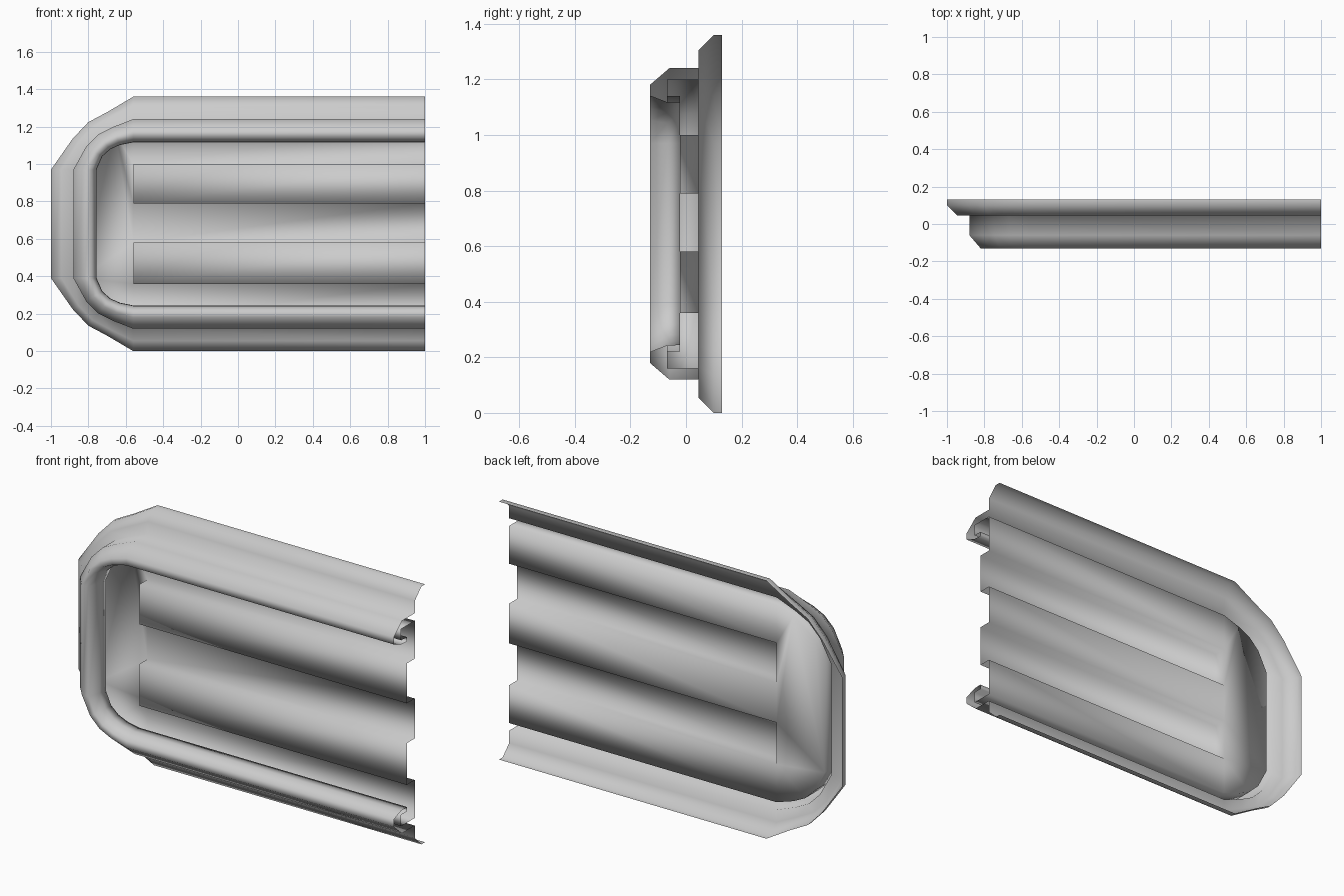
import bpy, bmesh, math

if "Cube" in bpy.data.objects:
    bpy.data.objects.remove(bpy.data.objects["Cube"])

XC, XR, H = -0.56, 1.0, 1.36      # corner start, open end, height
RX, RZ = 0.44, 0.39               # outer corner radii
Y_BACK, Y_RIB = 0.045, -0.022


def u_path(d):
    """U-shaped outline (x, z), moved inward by d, open at the right end."""
    k = 0.85 + 0.5 * d
    arc = [(0.0, 1.0)]
    for a in (68, 50, 30):
        a = math.radians(a)
        arc.append((k * math.cos(a), k * math.sin(a)))
    arc.append((1.0, 0.0))
    low = [(XR, d)] + [(XC - (RX - d) * c, RZ - (RZ - d) * s) for c, s in arc]
    return low + [(x, H - z) for x, z in reversed(low)]


def make_object(name, bm):
    bmesh.ops.remove_doubles(bm, verts=bm.verts, dist=0.0005)
    bmesh.ops.recalc_face_normals(bm, faces=bm.faces)
    mesh = bpy.data.meshes.new(name)
    bm.to_mesh(mesh)
    bm.free()
    mesh.polygons.foreach_set("use_smooth", [True] * len(mesh.polygons))
    obj = bpy.data.objects.new(name, mesh)
    bpy.context.collection.objects.link(obj)
    return obj


bm = bmesh.new()

# Flange, raised rim and hooked inner lip: (inward offset, y)
profile = [(0, 0.13), (0, 0.10), (0.055, Y_BACK), (0.12, Y_BACK),
           (0.12, -0.06), (0.18, -0.13), (0.218, -0.13), (0.242, -0.068),
           (0.244, Y_RIB), (0.22, Y_RIB), (0.22, -0.068), (0.16, -0.068),
           (0.16, Y_BACK)]
rows = [[bm.verts.new((x, y, z)) for x, z in u_path(d)] for d, y in profile]
for a, b in zip(rows, rows[1:]):
    for i in range(len(a) - 1):
        bm.faces.new((a[i], a[i + 1], b[i + 1], b[i]))

# Ribbed back panel
ribs = [(0.36, 0.58), (0.79, 1.00)]
section = [(0.16, Y_BACK)]
for z0, z1 in ribs:
    section += [(z0, Y_BACK), (z0, Y_RIB), (z1, Y_RIB), (z1, Y_BACK)]
section.append((H - 0.16, Y_BACK))
left = [bm.verts.new((XC, y, z)) for z, y in section]
right = [bm.verts.new((XR, y, z)) for z, y in section]
for i in range(len(section) - 1):
    bm.faces.new((left[i], right[i], right[i + 1], left[i + 1]))

# Rib end caps
for i in range(len(ribs)):
    bm.faces.new(left[1 + 4 * i:5 + 4 * i])

# Rounded flat end of the panel
flat = [v for v in left if abs(v.co.y - Y_BACK) < 1e-4]
bm.faces.new(rows[-1][2:-2] + flat[::-1])

make_object("ribbed_panel_with_rim", bm)
